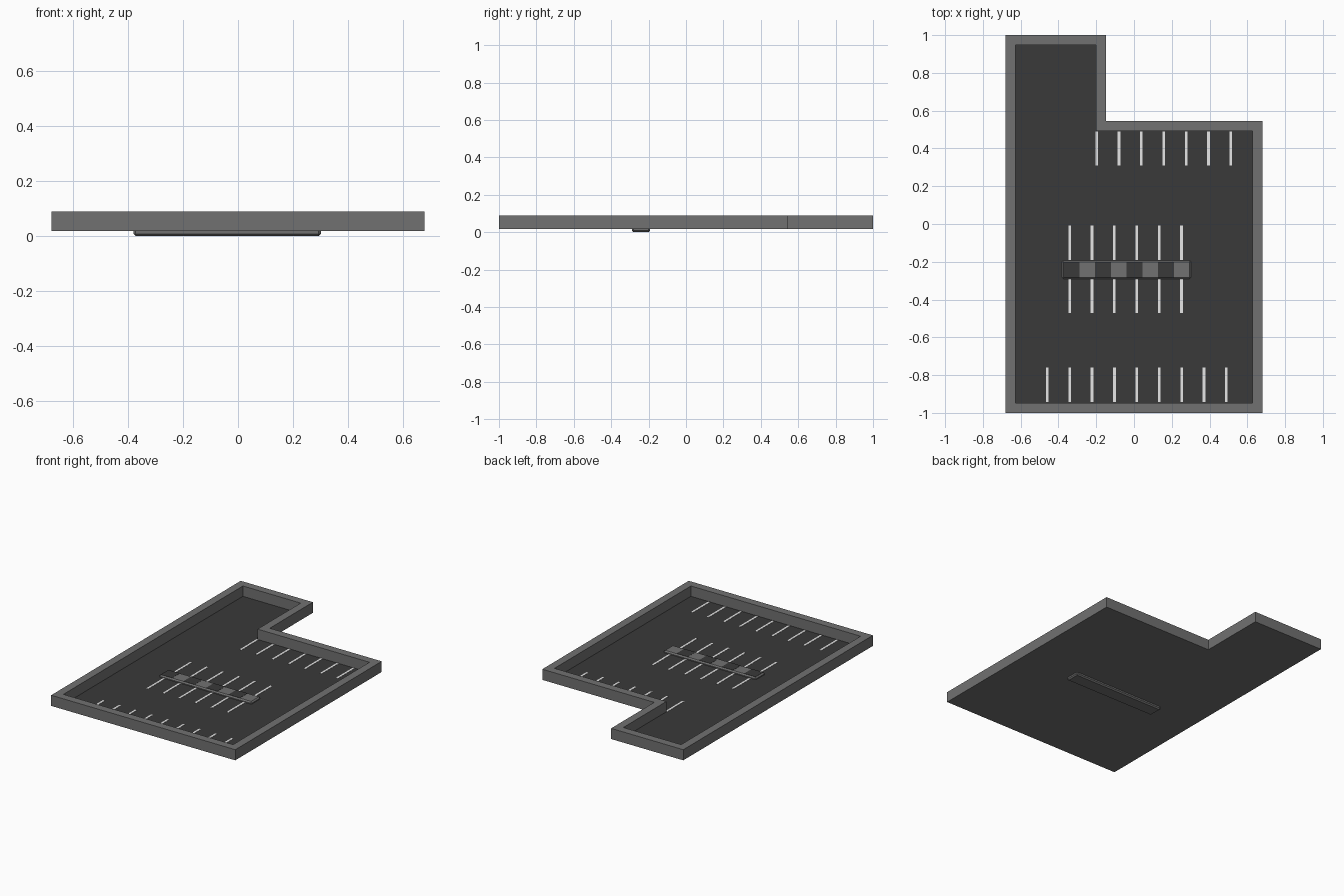
import bpy, bmesh

if "Cube" in bpy.data.objects:
    bpy.data.objects.remove(bpy.data.objects["Cube"], do_unlink=True)


def material(name, value):
    m = bpy.data.materials.new(name)
    m.use_nodes = True
    col = (value, value, value, 1)
    m.diffuse_color = col
    m.node_tree.nodes["Principled BSDF"].inputs["Base Color"].default_value = col
    return m


asphalt = material("dark asphalt", 0.041)
concrete = material("grey concrete", 0.165)
paint = material("white paint", 0.8)


def finish(name, bm, mat):
    mesh = bpy.data.meshes.new(name)
    bm.to_mesh(mesh)
    bm.free()
    mesh.materials.append(mat)
    obj = bpy.data.objects.new(name, mesh)
    bpy.context.collection.objects.link(obj)


def add_box(bm, x0, x1, y0, y1, z0, z1):
    for v in bmesh.ops.create_cube(bm, size=1)["verts"]:
        v.co = (x1 if v.co.x > 0 else x0,
                y1 if v.co.y > 0 else y0,
                z1 if v.co.z > 0 else z0)


def outline(inset):
    """L-shaped plan, shrunk by the inset."""
    l, r, b, t = -0.68 + inset, 0.68 - inset, -1 + inset, 1 - inset
    nx, ny = -0.147 - inset, 0.545 - inset
    return [(l, b), (r, b), (r, ny), (nx, ny), (nx, t), (l, t)]


BASE, GROUND, WALL_TOP, INNER = 0.018, 0.02, 0.089, 0.053

# Concrete base and perimeter wall: one tray with a closed underside
bm = bmesh.new()
section = [(0, BASE), (0, WALL_TOP), (INNER, WALL_TOP), (INNER, BASE + 0.001)]
loops = [[bm.verts.new((x, y, z)) for x, y in outline(i)] for i, z in section]
for a, b in zip(loops, loops[1:]):
    for i in range(len(a)):
        j = (i + 1) % len(a)
        bm.faces.new((a[i], a[j], b[j], b[i]))
bm.faces.new(loops[0])
bm.faces.new(loops[-1])
bmesh.ops.recalc_face_normals(bm, faces=bm.faces)
finish("base_and_perimeter_wall", bm, concrete)

# Asphalt surface inside the wall
bm = bmesh.new()
bm.faces.new([bm.verts.new((x, y, GROUND)) for x, y in outline(INNER)])
finish("asphalt_surface", bm, asphalt)


# Parking bay lines
def bay_lines(name, first, count, y0, y1):
    bm = bmesh.new()
    for i in range(count):
        x = first + i * 0.1185
        add_box(bm, x - 0.007, x + 0.007, y0, y1, GROUND + 0.0005, GROUND + 0.002)
    finish(name, bm, paint)


bay_lines("back_bay_lines", -0.198, 7, 0.31, 0.491)
bay_lines("island_back_bay_lines", -0.341, 6, -0.19, -0.008)
bay_lines("island_front_bay_lines", -0.341, 6, -0.47, -0.288)
bay_lines("front_bay_lines", -0.459, 9, -0.942, -0.76)

# Central kerb island with chamfered edges
LEFT, RIGHT, TOP = -0.381, 0.302, 0.034
bm = bmesh.new()
add_box(bm, LEFT, RIGHT, -0.29, -0.192, 0, TOP)
bmesh.ops.bevel(bm, geom=bm.edges[:], offset=0.008, segments=1, affect='EDGES')
finish("kerb_island", bm, concrete)

# Alternating dark bands on the island top
bm = bmesh.new()
width = (RIGHT - LEFT - 0.016) / 8
for i in range(0, 8, 2):
    x = LEFT + 0.008 + i * width
    add_box(bm, x, x + width, -0.282, -0.2, TOP - 0.001, TOP + 0.001)
finish("island_bands", bm, asphalt)
